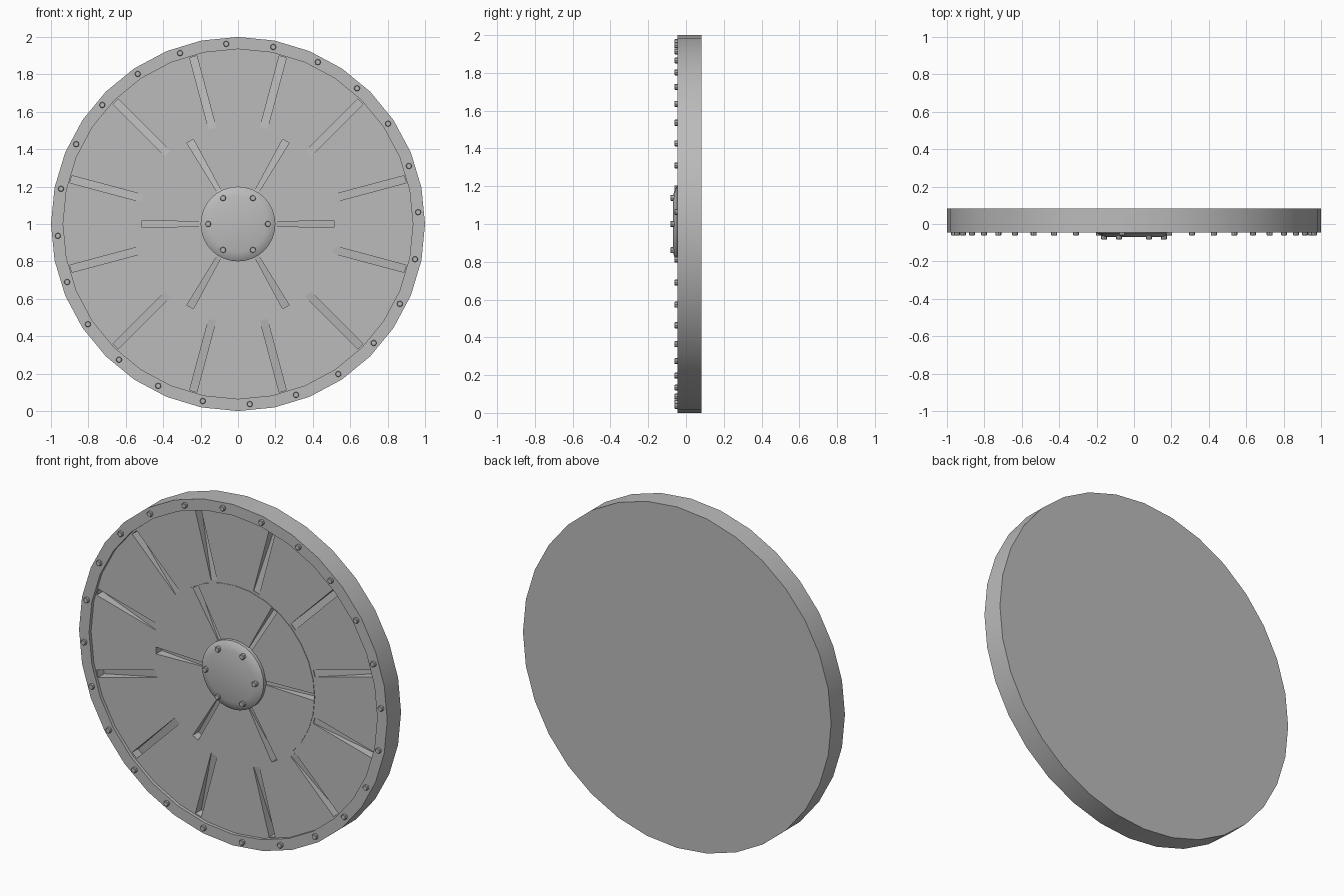
import bpy, bmesh, math
from mathutils import Matrix, Vector

if "Cube" in bpy.data.objects:
    bpy.data.objects.remove(bpy.data.objects["Cube"])

grey = bpy.data.materials.new("mid_grey")
grey.diffuse_color = (0.5, 0.5, 0.5, 1)
grey.use_nodes = True
grey.node_tree.nodes["Principled BSDF"].inputs["Base Color"].default_value = grey.diffuse_color


def make(name, bm, smooth=True):
    bmesh.ops.recalc_face_normals(bm, faces=bm.faces)
    me = bpy.data.meshes.new(name)
    bm.to_mesh(me)
    bm.free()
    ob = bpy.data.objects.new(name, me)
    bpy.context.collection.objects.link(ob)
    me.materials.append(grey)
    bpy.ops.object.select_all(action='DESELECT')
    ob.select_set(True)
    bpy.context.view_layer.objects.active = ob
    if smooth:
        bpy.ops.object.shade_smooth_by_angle(angle=math.radians(30))
    return ob


def lathe(bm, profile, n, cx=0, cz=1):
    """Closed solid around the y axis from (radius, y) rings, back to front."""
    rings = []
    for r, y in profile:
        rings.append([bm.verts.new((cx + r * math.sin(2 * math.pi * i / n), y,
                                    cz + r * math.cos(2 * math.pi * i / n)))
                      for i in range(n)])
    for a, b in zip(rings, rings[1:]):
        for i in range(n):
            j = (i + 1) % n
            bm.faces.new((a[i], a[j], b[j], b[i]))
    bm.faces.new(rings[0])
    bm.faces.new(rings[-1])


def wedge(bm, ang, r0, r1, w0, w1, d0, d1):
    """Radial cutter whose floor slopes from y=d0 (inner) to y=d1 (outer)."""
    c, s = math.cos(ang), math.sin(ang)
    v = []
    for r, w, d in ((r0, w0, d0), (r1, w1, d1)):
        for t, y in ((-w, -0.1), (w, -0.1), (w, d), (-w, d)):
            v.append(bm.verts.new((r * c - t * s, y, 1 + r * s + t * c)))
    for f in ((0, 1, 2, 3), (4, 5, 6, 7), (0, 1, 5, 4), (1, 2, 6, 5),
              (2, 3, 7, 6), (3, 0, 4, 7)):
        bm.faces.new([v[i] for i in f])


# Round body with raised rim and shallow recessed face
bm = bmesh.new()
lathe(bm, [(1, 0.083), (1, -0.045), (0.935, -0.045), (0.935, -0.026),
           (0.517, -0.026), (0.517, -0.029)], 32)
body = make("disc_body", bm, False)

# Radial grooves that deepen outwards: 12 outer and 6 inner
bm = bmesh.new()
for k in range(12):
    wedge(bm, math.radians(15 + 30 * k), 0.53, 0.925, 0.02, 0.02, -0.022, 0.03)
for k in range(6):
    wedge(bm, math.radians(60 * k), 0.19, 0.512, 0.011, 0.02, -0.024, 0.025)
cutter = make("groove_cutter", bm, False)
cutter.hide_render = True
mod = body.modifiers.new("grooves", 'BOOLEAN')
mod.operation = 'DIFFERENCE'
mod.solver = 'EXACT'
mod.object = cutter
bpy.ops.object.select_all(action='DESELECT')
body.select_set(True)
bpy.context.view_layer.objects.active = body
bpy.ops.object.modifier_apply(modifier=mod.name)
bpy.data.objects.remove(cutter)
bpy.ops.object.shade_smooth_by_angle(angle=math.radians(30))

# Bevelled hub
bm = bmesh.new()
lathe(bm, [(0.2, 0.0), (0.2, -0.048), (0.185, -0.058), (0.15, -0.069)], 32)
make("hub", bm)


# Bolts on the rim and on the hub
def bolts(name, count, offset, radius, y0, y1):
    bm = bmesh.new()
    for k in range(count):
        a = math.radians(offset) + 2 * math.pi * k / count
        lathe(bm, [(0.016, y0), (0.016, y1 + 0.003), (0.013, y1)], 8,
              radius * math.cos(a), 1 + radius * math.sin(a))
    make(name, bm)


bolts("rim_bolts", 24, 3.75, 0.965, -0.04, -0.061)
bolts("hub_bolts", 6, 0, 0.16, -0.055, -0.083)
